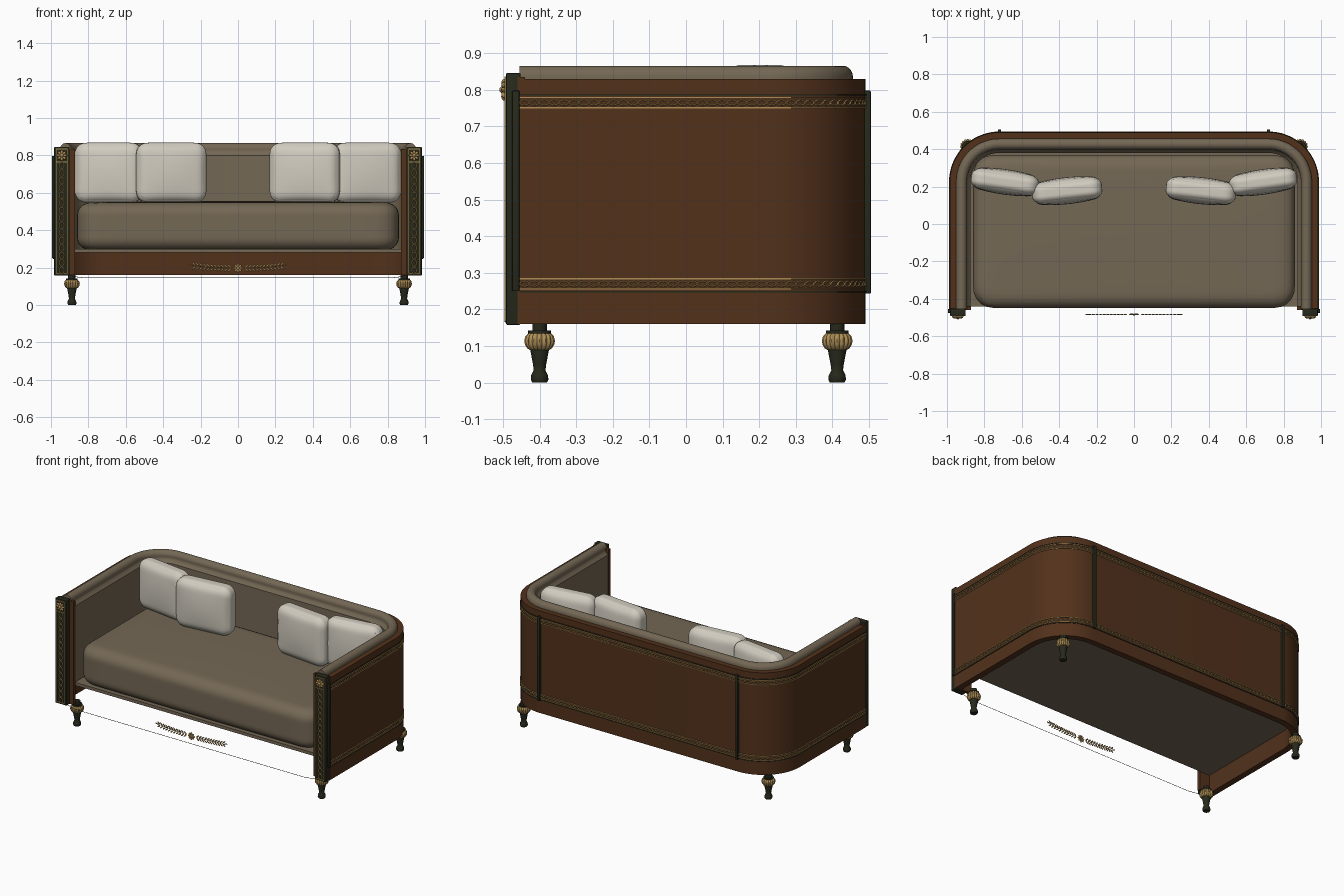
import bpy, bmesh, math
from mathutils import Matrix, Vector

if "Cube" in bpy.data.objects:
    bpy.data.objects.remove(bpy.data.objects["Cube"])

def mat(name, rgb):
    m = bpy.data.materials.new(name)
    m.diffuse_color = (*rgb, 1)
    m.use_nodes = True
    m.node_tree.nodes["Principled BSDF"].inputs["Base Color"].default_value = m.diffuse_color
    return m

WOOD = mat("dark mahogany", (0.085, 0.031, 0.011))
TAUPE = mat("taupe fabric", (0.175, 0.138, 0.09))
WHITE = mat("off white linen", (0.64, 0.6, 0.52))
GOLD = mat("gilt gold", (0.42, 0.27, 0.09))
DARK = mat("dark bronze", (0.02, 0.022, 0.011))

def finish(name, bm, m):
    bmesh.ops.recalc_face_normals(bm, faces=bm.faces[:])
    me = bpy.data.meshes.new(name)
    bm.to_mesh(me)
    bm.free()
    ob = bpy.data.objects.new(name, me)
    bpy.context.collection.objects.link(ob)
    me.materials.append(m)
    bpy.ops.object.select_all(action='DESELECT')
    ob.select_set(True)
    bpy.context.view_layer.objects.active = ob
    bpy.ops.object.shade_smooth_by_angle(angle=math.radians(40))
    return ob

def add_box(bm, x0, x1, y0, y1, z0, z1):
    M = Matrix.Translation(((x0+x1)/2, (y0+y1)/2, (z0+z1)/2)) @ Matrix.Diagonal((x1-x0, y1-y0, z1-z0, 1))
    bmesh.ops.create_cube(bm, size=1, matrix=M)

def box(name, m, *dims, bevel=0.0):
    bm = bmesh.new()
    add_box(bm, *dims)
    if bevel:
        bmesh.ops.bevel(bm, geom=bm.edges[:], offset=bevel, segments=2, profile=0.5, affect='EDGES')
    return finish(name, bm, m)

# U-shaped plan of the sofa, inset by d
X, Y, R, FRONT = 0.985, 0.49, 0.265, -0.455
def path(d, n=20):
    pts = [Vector((X-d, FRONT))]
    for side in (0, 1):
        for i in range(n+1):
            a = math.pi/2*(i/n + side)
            cx = (X-R) * (-1 if side else 1)
            pts.append(Vector((cx + (R-d)*math.cos(a), Y-R + (R-d)*math.sin(a))))
    return pts + [Vector((-X+d, FRONT))]

def sweep(name, profile, m):
    bm = bmesh.new()
    rows = []
    for d, z in profile:
        rows.append([bm.verts.new((p.x, p.y, z)) for p in path(d)])
    k = len(rows)
    for j in range(k):
        a, b = rows[j], rows[(j+1) % k]
        for i in range(len(a)-1):
            bm.faces.new((a[i], a[i+1], b[i+1], b[i]))
    bm.faces.new([r[0] for r in rows])
    bm.faces.new([r[-1] for r in rows])
    return finish(name, bm, m)

def ring(bm, M, rx, ry, r, n=12, k=4):
    vs = []
    for i in range(n):
        a = 2*math.pi*i/n
        vs.append([bm.verts.new(M @ Vector(((rx+r*math.cos(b))*math.cos(a), (ry+r*math.cos(b))*math.sin(a), r*math.sin(b))))
                   for b in (2*math.pi*j/k for j in range(k))])
    for i in range(n):
        for j in range(k):
            bm.faces.new((vs[i][j], vs[(i+1) % n][j], vs[(i+1) % n][(j+1) % k], vs[i][(j+1) % k]))

def ball(bm, loc, scale, rot=0.0, u=12, v=8):
    M = Matrix.Translation(loc) @ Matrix.Rotation(rot, 4, 'Y') @ Matrix.Diagonal((*scale, 1))
    bmesh.ops.create_uvsphere(bm, u_segments=u, v_segments=v, radius=1, matrix=M)

# outer wooden shell and upholstered lining with rolled top
sweep("wood_shell", [(0, 0.16), (0, 0.83), (0.04, 0.83), (0.04, 0.16)], WOOD)
roll = [(0.063 + 0.029*math.cos(a), 0.836 + 0.03*math.sin(a))
        for a in (math.pi*(-0.1 + 1.1*i/12) for i in range(13))]
roll.reverse()
sweep("upholstered_lining", roll + [(0.095, 0.815), (0.11, 0.8), (0.11, 0.28), (0.034, 0.28)][:3] + [(0.038, 0.28)], TAUPE)

# gilt chain bands round the shell
def chain_band(name, zc):
    bm = bmesh.new()
    pts, step, t = path(-0.002), 0.027, 0.014
    for a, b in zip(pts, pts[1:]):
        L, tan = (b-a).length, (b-a).normalized()
        while t < L:
            p = a + tan*t
            M = Matrix(((tan.x, 0, tan.y, p.x), (tan.y, 0, -tan.x, p.y), (0, 1, 0, zc), (0, 0, 0, 1)))
            ring(bm, M, 0.0125, 0.007, 0.0022)
            t += step
        t -= L
    finish(name, bm, GOLD)
    for i, dz in enumerate((-0.014, 0.014)):
        z = zc + dz
        sweep(f"{name}_border_{i}", [(-0.004, z-0.0016), (-0.004, z+0.0016), (0.001, z+0.0016), (0.001, z-0.0016)], GOLD)
chain_band("upper_chain_band", 0.765)
chain_band("lower_chain_band", 0.27)
for i, z in enumerate((0.787, 0.248)):
    sweep(f"band_edge_{i}", [(-0.003, z-0.0018), (-0.003, z+0.0018), (0.001, z+0.0018), (0.001, z-0.0018)], DARK)

# dark upright strips on back and sides
for s in (-1, 1):
    xs = sorted((s*0.71, s*0.728))
    box("back_strip", DARK, *xs, 0.485, 0.505, 0.243, 0.798, bevel=0.003)
    xs = sorted((s*0.98, s*0.995))
    box("side_strip", DARK, *xs, -0.475, -0.455, 0.25, 0.798, bevel=0.003)

# front posts with stile, chain and rosette
for s in (-1, 1):
    xc = s*0.942
    box("arm_front_stile", WOOD, *sorted((s*0.872, s*0.984)), -0.46, -0.44, 0.16, 0.835)
    box("front_post", DARK, xc-0.041, xc+0.041, -0.492, -0.452, 0.158, 0.846, bevel=0.004)
    bm = bmesh.new()
    F = Matrix.Rotation(math.pi/2, 4, 'X')
    for i in range(15):
        ring(bm, Matrix.Translation((xc, -0.493, 0.185 + i*0.04)) @ F, 0.013, 0.018, 0.003)
    for dx in (-0.029, 0.029):
        add_box(bm, xc+dx-0.0018, xc+dx+0.0018, -0.496, -0.49, 0.17, 0.835)
    for z in (0.17, 0.765, 0.835):
        add_box(bm, xc-0.03, xc+0.03, -0.496, -0.49, z-0.002, z+0.002)
    for i in range(8):
        a = math.pi*i/4
        ball(bm, (xc+0.018*math.cos(a), -0.497, 0.8+0.018*math.sin(a)), (0.012, 0.008, 0.007), -a, 8, 6)
    ball(bm, (xc, -0.5, 0.8), (0.01, 0.01, 0.01))
    finish("post_gilding", bm, GOLD)

# seat deck and thin shaped lower front line
box("seat_deck", TAUPE, -0.9, 0.9, -0.44, 0.41, 0.28, 0.3)
bm = bmesh.new()
line = [(-0.9, 0.158), (-0.87, 0.15), (-0.82, 0.144), (0.82, 0.144), (0.87, 0.15), (0.9, 0.158)]
for (xa, za), (xb, zb) in zip(line, line[1:]):
    bm.faces.new([bm.verts.new(c) for c in ((xa, -0.48, za), (xb, -0.48, zb), (xb, -0.48, zb+0.003), (xa, -0.48, za+0.003))])
finish("front_apron_line", bm, DARK)

# puffed block: cube grid pushed to a rounded box
def padded(name, m, loc, half, r, puff, thick_axis, rotz=0.0):
    bm = bmesh.new()
    bmesh.ops.create_cube(bm, size=2)
    bmesh.ops.subdivide_edges(bm, edges=bm.edges[:], cuts=23, use_grid_fill=True)
    others = [a for a in range(3) if a != thick_axis]
    for v in bm.verts:
        q = Vector([math.sin(c*math.pi/2) for c in v.co])
        f = (1-q[others[0]]**2) * (1-q[others[1]]**2)
        p = Vector([q[a]*half[a] for a in range(3)])
        # round plan corners, then the thickness edges
        rp, rt = r
        core = Vector([max(-half[a]+rp, min(half[a]-rp, p[a])) if a != thick_axis else 0 for a in range(3)])
        off = p - core
        off[thick_axis] = 0
        n = off.normalized() if off.length > 1e-6 else Vector()
        o = off.length
        if o > rp or max(abs(q[a]) for a in others) > 0.9999:
            o = min(o, rp)
        t = p[thick_axis]
        ct = max(-half[thick_axis]+rt, min(half[thick_axis]-rt, t))
        e = Vector((max(0, o-(rp-rt)), t-ct))
        if e.length > rt:
            e *= rt/e.length
        p = core + n*(min(o, rp-rt)+e.x)
        p[thick_axis] = ct + e.y
        p[thick_axis] *= 1 - puff*(1-f)
        v.co = p
    bm.transform(Matrix.Translation(loc) @ Matrix.Rotation(rotz, 4, 'Z'))
    return finish(name, bm, m)

padded("seat_cushion", TAUPE, (0, -0.04, 0.421), (0.86, 0.41, 0.135), (0.11, 0.07), 0.06, 2)
for s in (-1, 1):
    padded("outer_pillow", WHITE, (s*0.69, 0.225, 0.708), (0.182, 0.068, 0.16), (0.06, 0.05), 0.25, 1, s*math.radians(8))
    padded("inner_pillow", WHITE, (s*0.358, 0.178, 0.708), (0.188, 0.072, 0.16), (0.06, 0.05), 0.25, 1, -s*math.radians(6))

# turned legs: dark stem, fluted gilt bulb
def lathe(name, prof, m, loc, n=48, flute=0.0):
    bm = bmesh.new()
    rows = [[bm.verts.new((loc[0] + r*k*math.cos(a), loc[1] + r*k*math.sin(a), z))
             for a in (2*math.pi*i/n for i in range(n))
             for k in (1 + flute*(abs(math.cos(a*8)) - 1),)] for r, z in prof]
    for a, b in zip(rows, rows[1:]):
        for i in range(n):
            bm.faces.new((a[i], a[(i+1) % n], b[(i+1) % n], b[i]))
    bm.faces.new(rows[0])
    bm.faces.new(rows[-1])
    return finish(name, bm, m)

STEM = [(0.02, 0), (0.024, 0.008), (0.023, 0.02), (0.016, 0.034), (0.018, 0.05), (0.026, 0.092), (0.026, 0.1)]
BULB = [(0.024, 0.088), (0.034, 0.094), (0.04, 0.104), (0.042, 0.114), (0.039, 0.127), (0.03, 0.136)]
for s in (-1, 1):
    for y, name in ((-0.4, "front_leg"), (0.413, "back_leg")):
        lathe(name + "_stem", STEM, DARK, (s*0.888, y), 24)
        lathe(name + "_bulb", BULB, GOLD, (s*0.888, y), 64, 0.12)
        lathe(name + "_collar", [(0.031, 0.134), (0.031, 0.142), (0.02, 0.142), (0.02, 0.162)], DARK, (s*0.888, y), 24)

# gilt laurel spray on the front
bm = bmesh.new()
for s in (-1, 1):
    for i in range(11):
        x = 0.04 + i*0.019
        z = 0.198 + 0.012*(i/10)**2
        for up in (-1, 1):
            ball(bm, (s*(x+0.006), -0.483, z + up*0.01), (0.013, 0.003, 0.0045), -s*up*0.7, 8, 6)
    ball(bm, (s*0.25, -0.483, 0.213), (0.012, 0.003, 0.004), -s*0.2, 8, 6)
    ball(bm, (s*0.14, -0.483, 0.203), (0.11, 0.002, 0.002), -s*0.05, 8, 6)
for i in range(8):
    a = math.pi*i/4
    ball(bm, (0.015*math.cos(a), -0.483, 0.197 + 0.015*math.sin(a)), (0.011, 0.004, 0.006), -a, 8, 6)
ball(bm, (0, -0.485, 0.197), (0.008, 0.005, 0.008))
finish("laurel_ornament", bm, GOLD)
